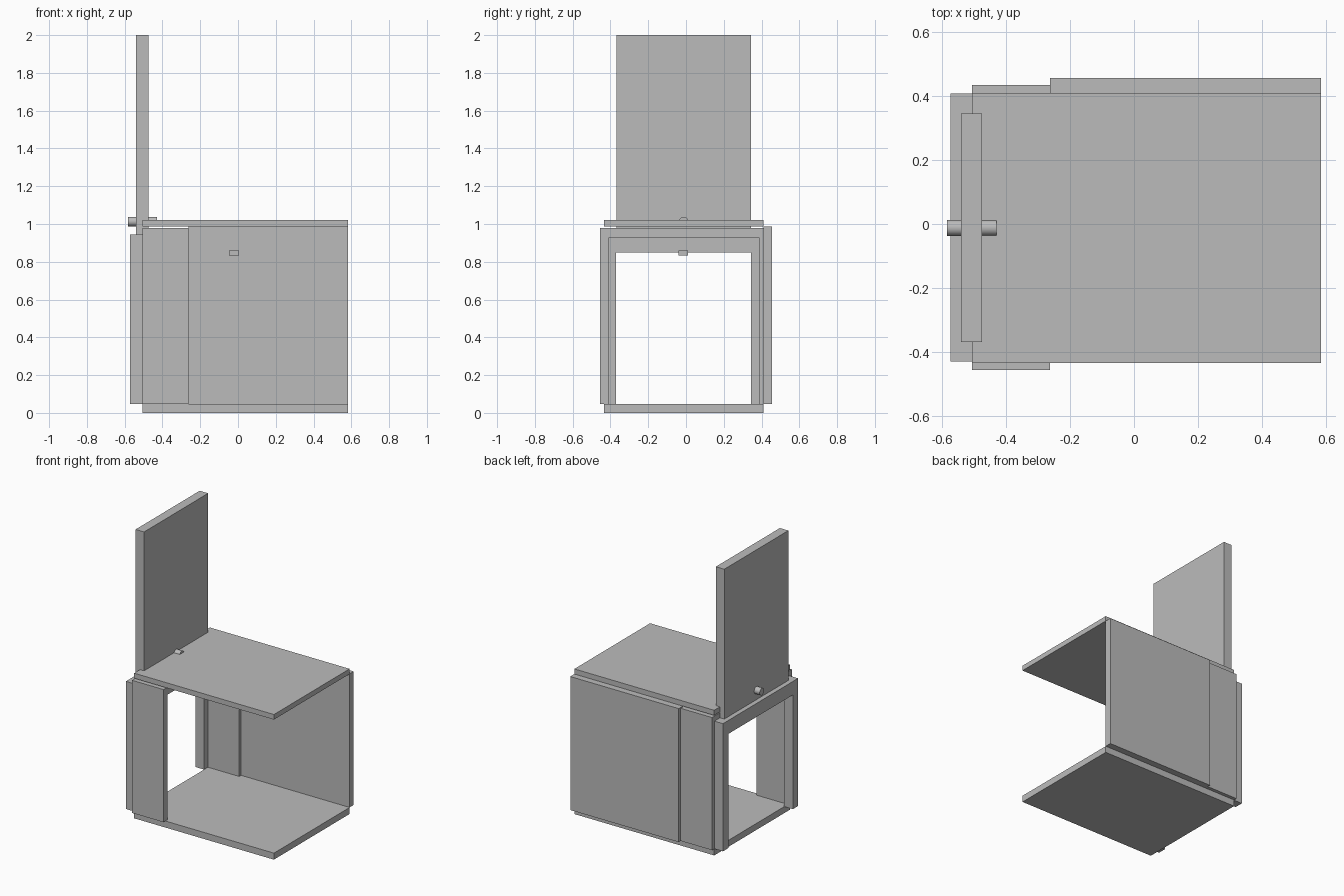
import bpy, math

if "Cube" in bpy.data.objects:
    bpy.data.objects.remove(bpy.data.objects["Cube"])

grey = bpy.data.materials.new("plain grey")
grey.diffuse_color = (0.5, 0.5, 0.5, 1)
grey.use_nodes = True
grey.node_tree.nodes["Principled BSDF"].inputs["Base Color"].default_value = grey.diffuse_color


def box(name, x, y, z):
    """Box from (min, max) pairs on each axis."""
    verts = [(a, b, c) for a in x for b in y for c in z]
    faces = [(0, 1, 3, 2), (4, 6, 7, 5), (0, 4, 5, 1),
             (2, 3, 7, 6), (0, 2, 6, 4), (1, 5, 7, 3)]
    mesh = bpy.data.meshes.new(name)
    mesh.from_pydata(verts, [], faces)
    mesh.materials.append(grey)
    obj = bpy.data.objects.new(name, mesh)
    bpy.context.collection.objects.link(obj)
    return obj


BOARD_X, BOARD_Y = (-0.506, 0.583), (-0.433, 0.409)
ARCH_X = (-0.506, -0.262)
FRAME_X = (-0.573, -0.506)

# floor and top boards
box("floor_board", BOARD_X, BOARD_Y, (0, 0.046))
box("top_board", BOARD_X, BOARD_Y, (0.986, 1.022))

# large side wall
box("side_wall", (-0.262, 0.583), (0.409, 0.455), (0.046, 0.986))

# inner arch: two narrow panels and the lintel between them
box("arch_panel_near", ARCH_X, (-0.455, -0.411), (0.046, 0.98))
box("arch_panel_far", ARCH_X, (0.388, 0.433), (0.046, 0.98))
box("arch_lintel", ARCH_X, (-0.411, 0.388), (0.927, 0.98))

# outer frame around the end opening
box("frame_post_near", FRAME_X, (-0.429, -0.37), (0.046, 0.85))
box("frame_post_far", FRAME_X, (0.345, 0.407), (0.046, 0.85))
box("frame_crossbar", FRAME_X, (-0.429, 0.407), (0.85, 0.945))

# upright door panel above the frame
box("raised_door", (-0.54, -0.474), (-0.368, 0.345), (0.945, 2.0))

# small block hanging inside
box("inner_block", (-0.048, 0.005), (-0.041, 0.011), (0.834, 0.859))

# handle running through the door
bpy.ops.mesh.primitive_cylinder_add(
    vertices=32, radius=0.025, depth=0.154,
    location=(-0.506, -0.012, 1.013), rotation=(0, math.pi / 2, 0))
handle = bpy.context.object
handle.name = "door_handle"
handle.data.materials.append(grey)
bpy.ops.object.shade_smooth_by_angle()
